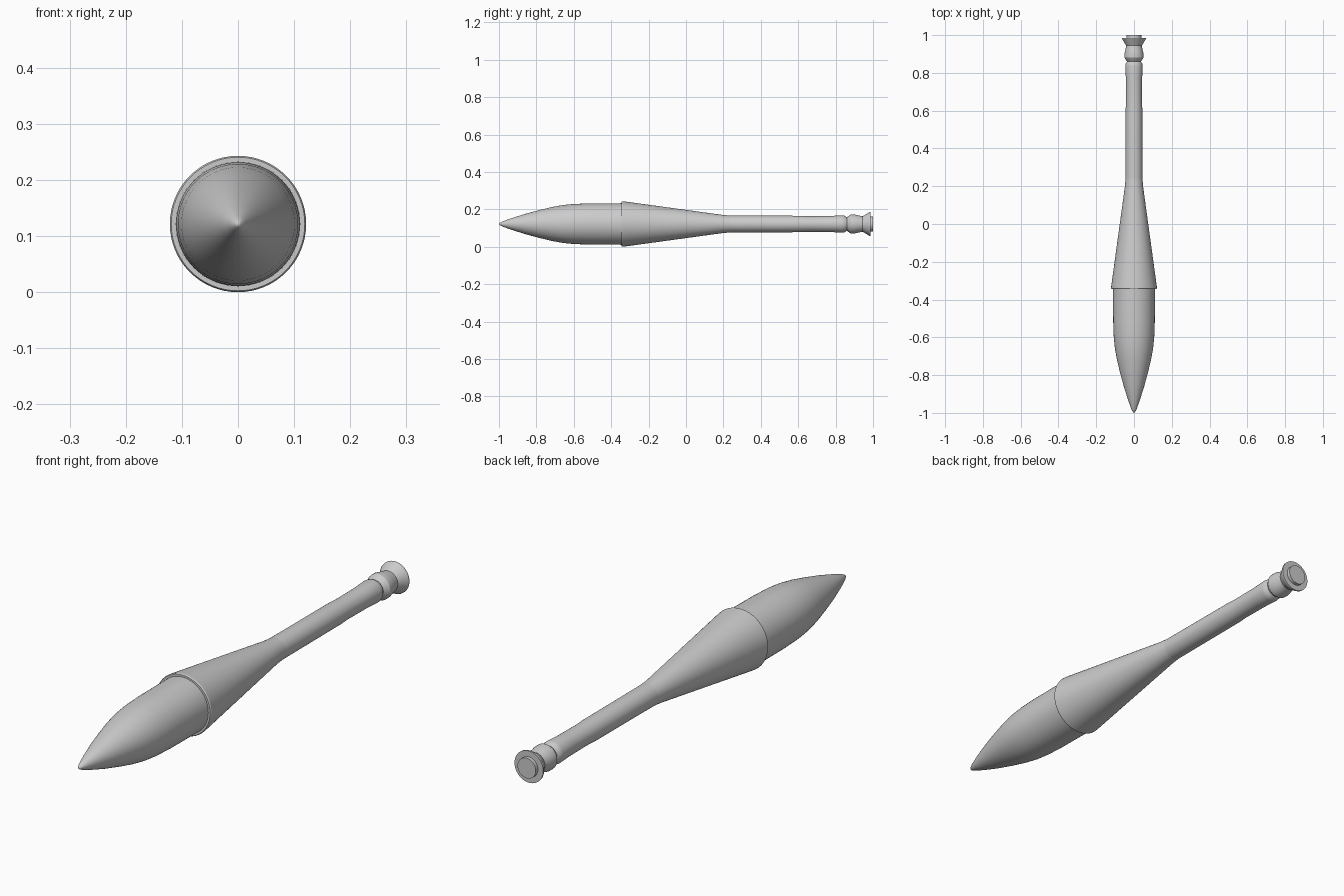
import bpy, bmesh, math

if "Cube" in bpy.data.objects:
    bpy.data.objects.remove(bpy.data.objects["Cube"])

AXIS_Z = 0.1215   # height of the long axis


def lathe(name, profile, sides=64):
    """Revolve (y, radius) points about the long axis; zero radius makes a pole."""
    bm = bmesh.new()
    rings = []
    for y, r in profile:
        if r == 0:
            rings.append([bm.verts.new((0, y, AXIS_Z))])
            continue
        angles = [2 * math.pi * i / sides for i in range(sides)]
        rings.append([bm.verts.new((r * math.cos(a), y, AXIS_Z + r * math.sin(a)))
                      for a in angles])
    for a, b in zip(rings, rings[1:]):
        for i in range(sides):
            j = (i + 1) % sides
            if len(a) == 1:
                bm.faces.new((a[0], b[j], b[i]))
            elif len(b) == 1:
                bm.faces.new((a[i], a[j], b[0]))
            else:
                bm.faces.new((a[i], a[j], b[j], b[i]))
    for ring in (rings[0], rings[-1]):
        if len(ring) > 1:
            bm.faces.new(ring)
    bmesh.ops.recalc_face_normals(bm, faces=bm.faces)
    mesh = bpy.data.meshes.new(name)
    bm.to_mesh(mesh)
    bm.free()
    obj = bpy.data.objects.new(name, mesh)
    bpy.context.collection.objects.link(obj)
    bpy.ops.object.select_all(action='DESELECT')
    obj.select_set(True)
    bpy.context.view_layer.objects.active = obj
    bpy.ops.object.shade_smooth_by_angle(angle=math.radians(25))
    return obj


# Pointed ogive nose
lathe("nose", [(-1.0, 0), (-0.995, 0.006), (-0.98, 0.014), (-0.93, 0.032),
               (-0.86, 0.054), (-0.79, 0.073), (-0.72, 0.090), (-0.66, 0.101),
               (-0.60, 0.107), (-0.52, 0.110), (-0.34, 0.111)])

# Tapered body with a small step behind the nose
lathe("tapered_body", [(-0.345, 0.109), (-0.345, 0.119), (-0.34, 0.1215),
                       (-0.325, 0.120), (0.20, 0.048), (0.24, 0.045)])

# Tail tube with a slight waist and a rounded end
lathe("tail_tube", [(0.24, 0.045), (0.61, 0.044), (0.65, 0.042), (0.77, 0.043),
                    (0.835, 0.046), (0.848, 0.044), (0.862, 0.035)])

# Grooved bead and flared end flange
lathe("tail_bead", [(0.86, 0.035), (0.868, 0.042), (0.882, 0.051), (0.90, 0.051),
                    (0.92, 0.046), (0.945, 0.041)])
lathe("tail_flange", [(0.942, 0.040), (0.980, 0.063), (0.986, 0.063)])
lathe("end_cap", [(0.984, 0.040), (1.0, 0.040)])
